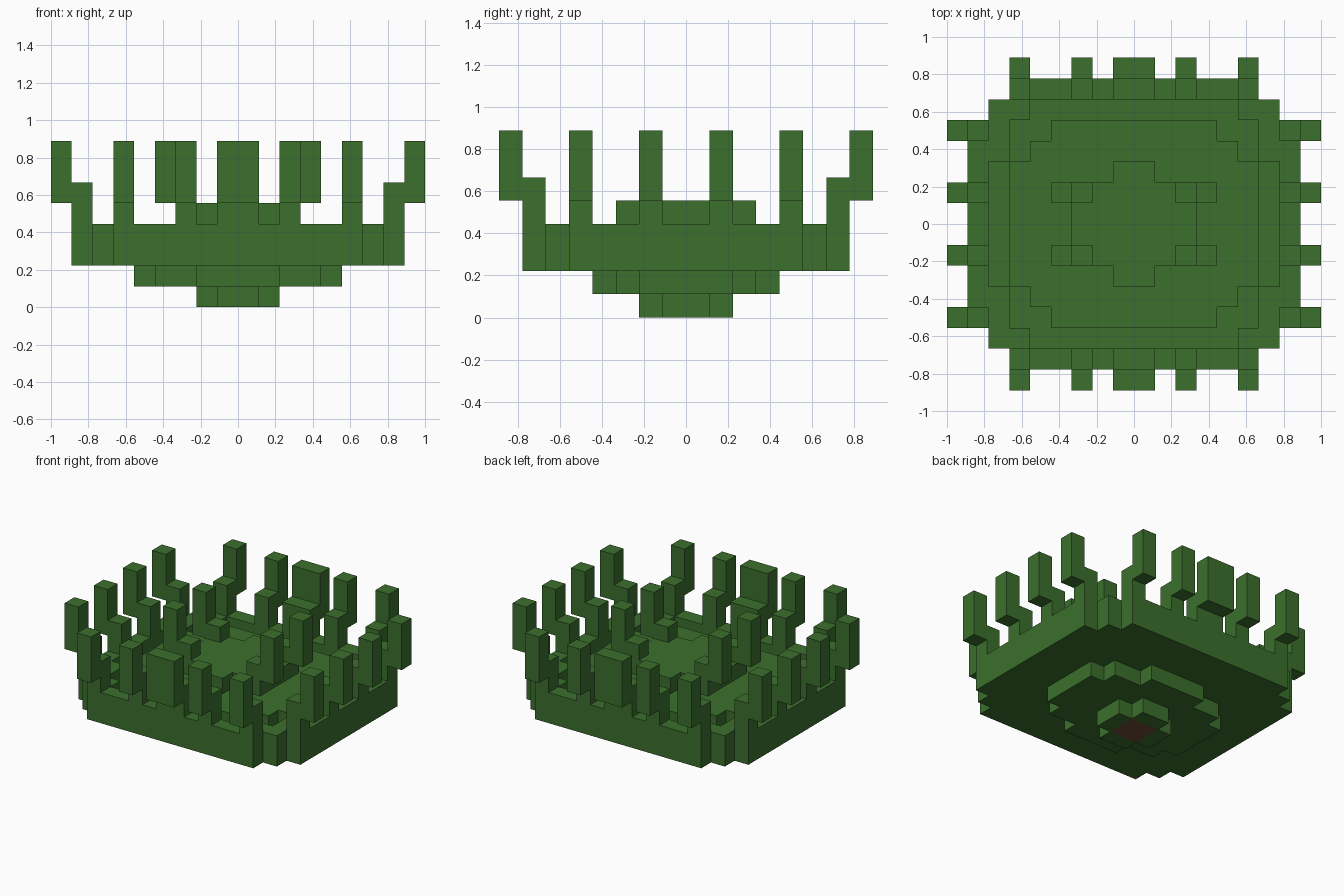
import bpy
import bmesh
from mathutils import Vector

U = 1 / 9  # size of one block

if "Cube" in bpy.data.objects:
    bpy.data.objects.remove(bpy.data.objects["Cube"], do_unlink=True)


def make_material(name, colour):
    mat = bpy.data.materials.new(name)
    mat.use_nodes = True
    mat.diffuse_color = (*colour, 1)
    mat.node_tree.nodes["Principled BSDF"].inputs["Base Color"].default_value = (*colour, 1)
    return mat


GREEN = make_material("leaf_green", (0.044, 0.16, 0.026))
BROWN = make_material("stem_brown", (0.15, 0.07, 0.036))


def inside(steps, x, y):
    """True if a block centre lies in the stepped round outline."""
    return any(abs(x) < hx and abs(y) < hy for hx, hy in steps)


def tier(name, steps, z0, z1, hole=(), brown=False):
    """Stepped slab made of blocks, with an optional stepped hole."""
    def solid(i, j):
        x, y = i + 0.5, j + 0.5
        return inside(steps, x, y) and not inside(hole, x, y)

    bm = bmesh.new()
    for i in range(-9, 9):
        for j in range(-9, 9):
            if not solid(i, j):
                continue
            corners = [(i, j), (i + 1, j), (i + 1, j + 1), (i, j + 1)]
            low = [bm.verts.new(Vector((x, y, z0)) * U) for x, y in corners]
            high = [bm.verts.new(Vector((x, y, z1)) * U) for x, y in corners]
            bm.faces.new(high)
            base = bm.faces.new(low[::-1])
            base.material_index = int(brown and i in (-1, 0) and j in (-1, 0))
            # Side walls only where the neighbouring block is empty
            for k, (di, dj) in enumerate([(0, -1), (1, 0), (0, 1), (-1, 0)]):
                if not solid(i + di, j + dj):
                    n = (k + 1) % 4
                    bm.faces.new((low[k], low[n], high[n], high[k]))
    bmesh.ops.remove_doubles(bm, verts=bm.verts, dist=U * 0.01)
    bmesh.ops.dissolve_limit(bm, angle_limit=0.01, verts=bm.verts,
                             edges=bm.edges, delimit={'MATERIAL'})
    finish(name, bm)


def box(name, x0, x1, y0, y1, z0, z1):
    bm = bmesh.new()
    bmesh.ops.create_cube(bm, size=1)
    for v in bm.verts:
        v.co = Vector(((x0 + x1) / 2 + v.co.x * (x1 - x0),
                       (y0 + y1) / 2 + v.co.y * (y1 - y0),
                       (z0 + z1) / 2 + v.co.z * (z1 - z0))) * U
    finish(name, bm)


def finish(name, bm):
    mesh = bpy.data.meshes.new(name)
    bm.to_mesh(mesh)
    bm.free()
    mesh.materials.append(GREEN)
    mesh.materials.append(BROWN)
    bpy.context.collection.objects.link(bpy.data.objects.new(name, mesh))


# Stepped outlines as half widths (x, y)
BODY = [(8, 5), (7, 6), (6, 7)]
MOAT = [(7, 3), (6, 5), (5, 6)]
MOUND = [(6, 3), (5, 4), (4, 5)]
CROWN = [(3, 2), (1, 3)]

# Base, body and raised centre
tier("foot", [(2, 1), (1, 2)], 0, 1, brown=True)
tier("lower_body", [(5, 2), (4, 3), (2, 4)], 1, 2)
tier("body", BODY, 2, 3)
tier("rim", BODY, 3, 4, hole=MOAT)
tier("mound", MOUND, 3, 4)
tier("crown", CROWN, 4, 5)

# Teeth along the front and back: a short root and an outer tip
for side, s in (("front", -1), ("back", 1)):
    for n, (x, half) in enumerate([(-5.5, .5), (-2.5, .5), (0, 1), (2.5, .5), (5.5, .5)]):
        ya, yb, yc = sorted((6 * s, 7 * s, 8 * s))
        root, tip = ((ya, yb), (yb, yc)) if s > 0 else ((yb, yc), (ya, yb))
        box(f"{side}_tooth_root_{n}", x - half, x + half, *root, 4, 6)
        box(f"{side}_tooth_tip_{n}", x - half, x + half, *tip, 5, 8)

# Teeth on both sides, and the inner teeth on the crown
for side, s in (("right", -1), ("left", 1)):
    for group, xr, z, rows in (("side", 7.5, 4, (-4.5, -1.5, 1.5, 4.5)),
                               ("inner", 2.5, 5, (-1.5, 1.5))):
        for n, y in enumerate(rows):
            x, xt = s * xr, s * (xr + 1)
            box(f"{side}_{group}_tooth_root_{n}", x - .5, x + .5, y - .5, y + .5, z, 6)
            box(f"{side}_{group}_tooth_tip_{n}", xt - .5, xt + .5, y - .5, y + .5, 5, 8)
